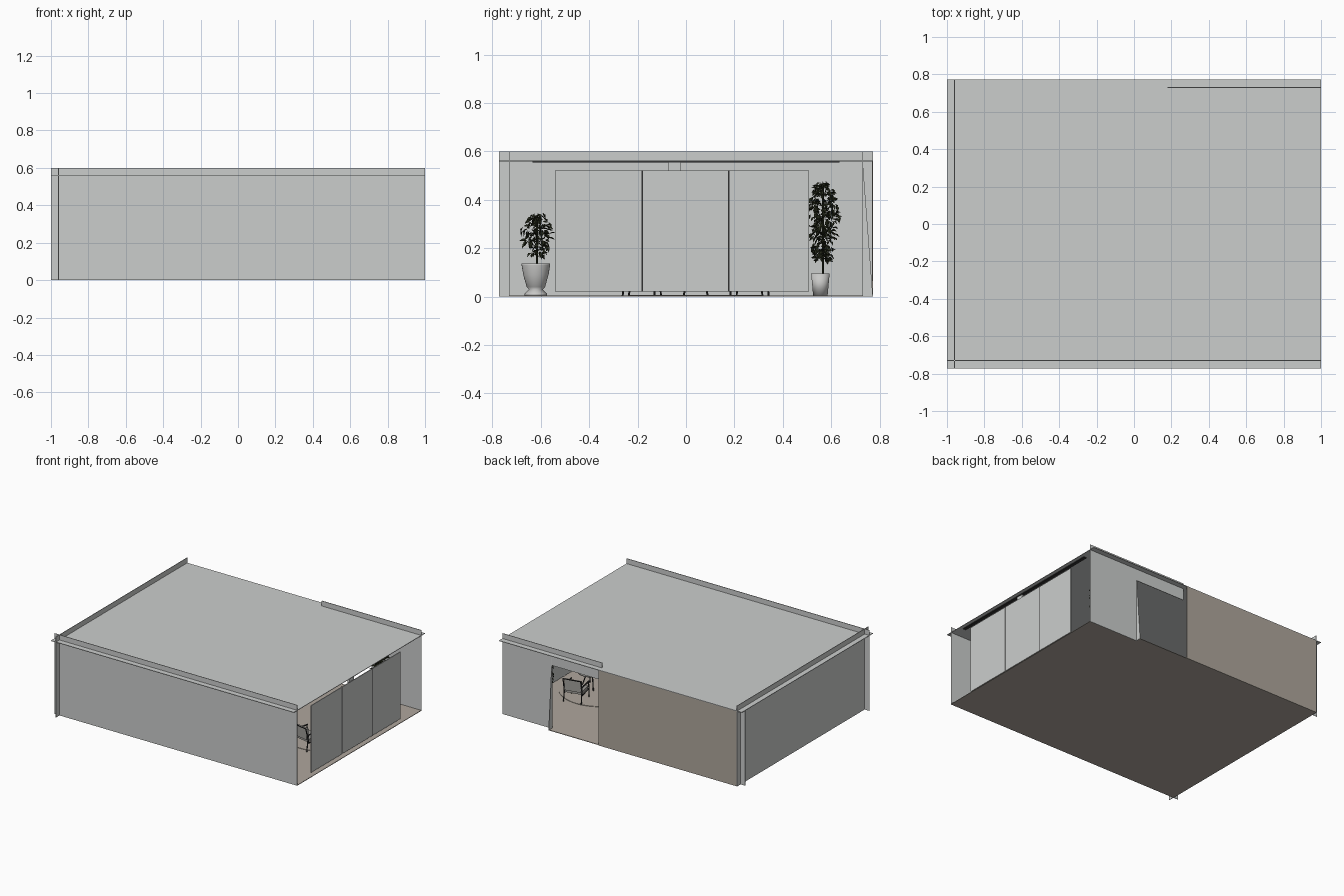
import bpy, bmesh, math, random
from mathutils import Vector, Matrix

if "Cube" in bpy.data.objects:
    bpy.data.objects.remove(bpy.data.objects["Cube"])

random.seed(4)


def material(name, rgb):
    m = bpy.data.materials.new(name)
    m.diffuse_color = (*rgb, 1)
    m.use_nodes = True
    m.node_tree.nodes["Principled BSDF"].inputs["Base Color"].default_value = m.diffuse_color
    return m


GREY = material("light grey", (0.60, 0.615, 0.607))
BEIGE = material("warm beige", (0.43, 0.385, 0.335))
DARK = material("dark metal", (0.03, 0.03, 0.03))
LEAF = material("dark leaf", (0.018, 0.022, 0.01))
POT = material("pot grey", (0.58, 0.58, 0.57))
FABRIC = material("seat fabric", (0.35, 0.34, 0.32))


def finish(name, bm, mat):
    me = bpy.data.meshes.new(name)
    bm.to_mesh(me)
    bm.free()
    ob = bpy.data.objects.new(name, me)
    bpy.context.collection.objects.link(ob)
    me.materials.append(mat)
    return ob


def add_box(bm, a, b):
    a, b = Vector(a), Vector(b)
    d = b - a
    bmesh.ops.create_cube(bm, size=1, matrix=Matrix.Translation((a + b) / 2) @ Matrix.Diagonal((*d, 1)))


def box(name, a, b, mat):
    bm = bmesh.new()
    add_box(bm, a, b)
    return finish(name, bm, mat)


def rod(bm, p, q, r, sides=8):
    p, q = Vector(p), Vector(q)
    rot = (q - p).to_track_quat('Z', 'Y').to_matrix().to_4x4()
    bmesh.ops.create_cone(bm, cap_ends=True, segments=sides, radius1=r, radius2=r,
                          depth=(q - p).length, matrix=Matrix.Translation((p + q) / 2) @ rot)


def lathe(name, profile, at, mat, sides=32):
    bm = bmesh.new()
    vs = [bm.verts.new((at[0] + r, at[1], z)) for r, z in profile]
    es = [bm.edges.new(p) for p in zip(vs, vs[1:])]
    bmesh.ops.spin(bm, geom=vs + es, cent=(at[0], at[1], 0), axis=(0, 0, 1),
                   angle=2 * math.pi, steps=sides, use_duplicate=False)
    bmesh.ops.remove_doubles(bm, verts=bm.verts, dist=1e-5)
    bmesh.ops.recalc_face_normals(bm, faces=bm.faces)
    for f in bm.faces:
        f.smooth = True
    return finish(name, bm, mat)


# Shell: crossing thin walls, ceiling and floor
T = 0.004
X, Y, TOP, CEIL = 0.96, 0.73, 0.60, 0.562
DOOR_L, DOOR_R = 0.18, 0.59
box("ceiling", (-1, -0.772, CEIL - T), (1, 0.772, CEIL), GREY)
box("front_wall", (-1, -Y - T / 2, 0), (1, -Y + T / 2, TOP), GREY)
box("left_wall", (-X - T / 2, -0.772, 0), (-X + T / 2, 0.772, TOP), GREY)
box("back_wall", (DOOR_R, Y - T / 2, 0), (1, Y + T / 2, TOP), GREY)
box("door_header", (DOOR_L, Y - T / 2, 0.47), (DOOR_R, Y + T / 2, TOP), GREY)
box("back_wall_end", (-1, Y - T / 2, 0), (-X, Y + T / 2, CEIL - T), GREY)
box("back_beige_wall", (-X + T / 2, 0.768, 0), (DOOR_L, 0.772, CEIL - T), BEIGE)
box("floor", (-X, -Y, 0), (1, Y, T), BEIGE)
box("floor_sill", (-X, Y, 0), (DOOR_R, 0.768, T), BEIGE)

# Tapered jamb beside the doorway
bm = bmesh.new()
tri = [(Y, 0), (0.772, 0), (Y, CEIL - T)]
f = bm.faces.new([bm.verts.new((DOOR_R, y, z)) for y, z in tri])
ext = bmesh.ops.extrude_face_region(bm, geom=[f])
bmesh.ops.translate(bm, vec=(T, 0, 0), verts=[v for v in ext["geom"] if isinstance(v, bmesh.types.BMVert)])
bmesh.ops.recalc_face_normals(bm, faces=bm.faces)
finish("door_jamb", bm, GREY)

# Three hanging window panels with dark seams, and their rail
edges = [-0.545, -0.18, 0.177, 0.51]
for i in range(3):
    box(f"window_panel_{i + 1}", (0.978, edges[i] + 0.003, 0.022), (0.984, edges[i + 1] - 0.003, 0.52), GREY)
for i in (1, 2):
    box(f"panel_seam_{i}", (0.976, edges[i] - 0.003, 0.022), (0.981, edges[i] + 0.003, 0.52), DARK)
box("panel_rail", (0.95, -0.635, 0.553), (0.975, 0.635, CEIL - T), DARK)
box("panel_hanger", (0.955, -0.075, 0.50), (0.97, -0.02, 0.555), GREY)

# Round rug
bm = bmesh.new()
bmesh.ops.create_cone(bm, cap_ends=True, segments=48, radius1=0.28, radius2=0.28, depth=0.003,
                      matrix=Matrix.Translation((0.68, 0.04, T + 0.0015)))
finish("rug", bm, BEIGE)

# Round table on splayed legs
TX, TY = 0.75, 0.04
lathe("table_top", [(0, 0.118), (0.095, 0.118), (0.097, 0.122), (0.095, 0.126), (0, 0.126)], (TX, TY), FABRIC)
bm = bmesh.new()
for k in range(4):
    a = math.pi / 4 + k * math.pi / 2
    c, s = math.cos(a), math.sin(a)
    rod(bm, (TX + 0.03 * c, TY + 0.03 * s, 0.118), (TX + 0.07 * c, TY + 0.07 * s, 0.006), 0.004)
finish("table_legs", bm, DARK)


# Armchairs: open frame with seat and back cushions
def chair(n, x, y, angle):
    place = Matrix.Translation((x, y, 0.005)) @ Matrix.Rotation(angle, 4, 'Z')
    bm = bmesh.new()
    for s in (-1, 1):
        w = 0.065 * s
        rod(bm, (w, -0.065, 0), (w, -0.055, 0.12), 0.004)
        rod(bm, (w, 0.07, 0), (w, 0.055, 0.12), 0.004)
        rod(bm, (w, -0.06, 0.12), (w, 0.07, 0.12), 0.005)
        rod(bm, (w, -0.06, 0.065), (w, 0.06, 0.06), 0.004)
        rod(bm, (w, 0.05, 0.06), (w, 0.08, 0.175), 0.004)
    rod(bm, (-0.065, 0.08, 0.175), (0.065, 0.08, 0.175), 0.004)
    rod(bm, (-0.065, -0.06, 0.065), (0.065, -0.06, 0.065), 0.004)
    finish(f"chair_frame_{n}", bm, DARK).matrix_world = place
    bm = bmesh.new()
    add_box(bm, (-0.06, -0.06, 0.066), (0.06, 0.055, 0.085))
    add_box(bm, (-0.06, 0.048, 0.085), (0.06, 0.066, 0.165))
    finish(f"chair_cushions_{n}", bm, FABRIC).matrix_world = place


chair(1, 0.72, 0.26, 0.2)
chair(2, 0.70, -0.18, math.pi - 0.2)


# Potted plants: trunk, branches and scattered folded leaves
def plant(name, x, y, z0, z1, radius, count):
    bm = bmesh.new()
    h = z1 - z0
    rod(bm, (x, y, z0 - 0.04), (x, y, z1 - 0.08 * h), 0.004, 6)
    for k in range(9):
        a, z = k * 2.4, z0 + h * (0.15 + 0.08 * k)
        rod(bm, (x, y, z), (x + 0.6 * radius * math.cos(a), y + 0.6 * radius * math.sin(a), z + 0.12 * h), 0.002, 5)
    finish(name + "_stems", bm, LEAF)
    bm = bmesh.new()
    for _ in range(count):
        t = random.uniform(0.12, 0.96)
        spread = radius * min(1, 0.35 + 1.5 * t, 2.6 * (1.12 - t))
        a, r = random.uniform(0, 2 * math.pi), spread * math.sqrt(random.random())
        m = (Matrix.Translation((x + r * math.cos(a), y + r * math.sin(a), z0 + t * h))
             @ Matrix.Rotation(a, 4, 'Z') @ Matrix.Rotation(random.uniform(-0.2, 1.3), 4, 'Y')
             @ Matrix.Rotation(random.uniform(-0.8, 0.8), 4, 'X'))
        l = random.uniform(0.022, 0.034)
        p = [bm.verts.new(m @ Vector(v)) for v in
             ((-l / 2, 0, 0), (0, -l * 0.3, 0.004), (l / 2, 0, -0.003), (0, l * 0.3, 0.004))]
        bm.faces.new((p[0], p[1], p[2]))
        bm.faces.new((p[0], p[2], p[3]))
    finish(name + "_leaves", bm, LEAF)


plant("tall_plant", 0.78, 0.565, 0.10, 0.48, 0.07, 330)
lathe("tall_plant_pot", [(0, 0.005), (0.03, 0.005), (0.038, 0.095), (0.034, 0.095), (0.033, 0.085), (0, 0.085)],
      (0.78, 0.555), POT)
plant("short_plant", -0.75, -0.615, 0.14, 0.345, 0.066, 170)
lathe("short_plant_urn", [(0, 0.005), (0.046, 0.005), (0.046, 0.012), (0.028, 0.03), (0.038, 0.04), (0.052, 0.09),
                          (0.059, 0.13), (0.059, 0.137), (0.052, 0.137), (0.05, 0.12), (0, 0.12)],
      (-0.75, -0.62), POT)
